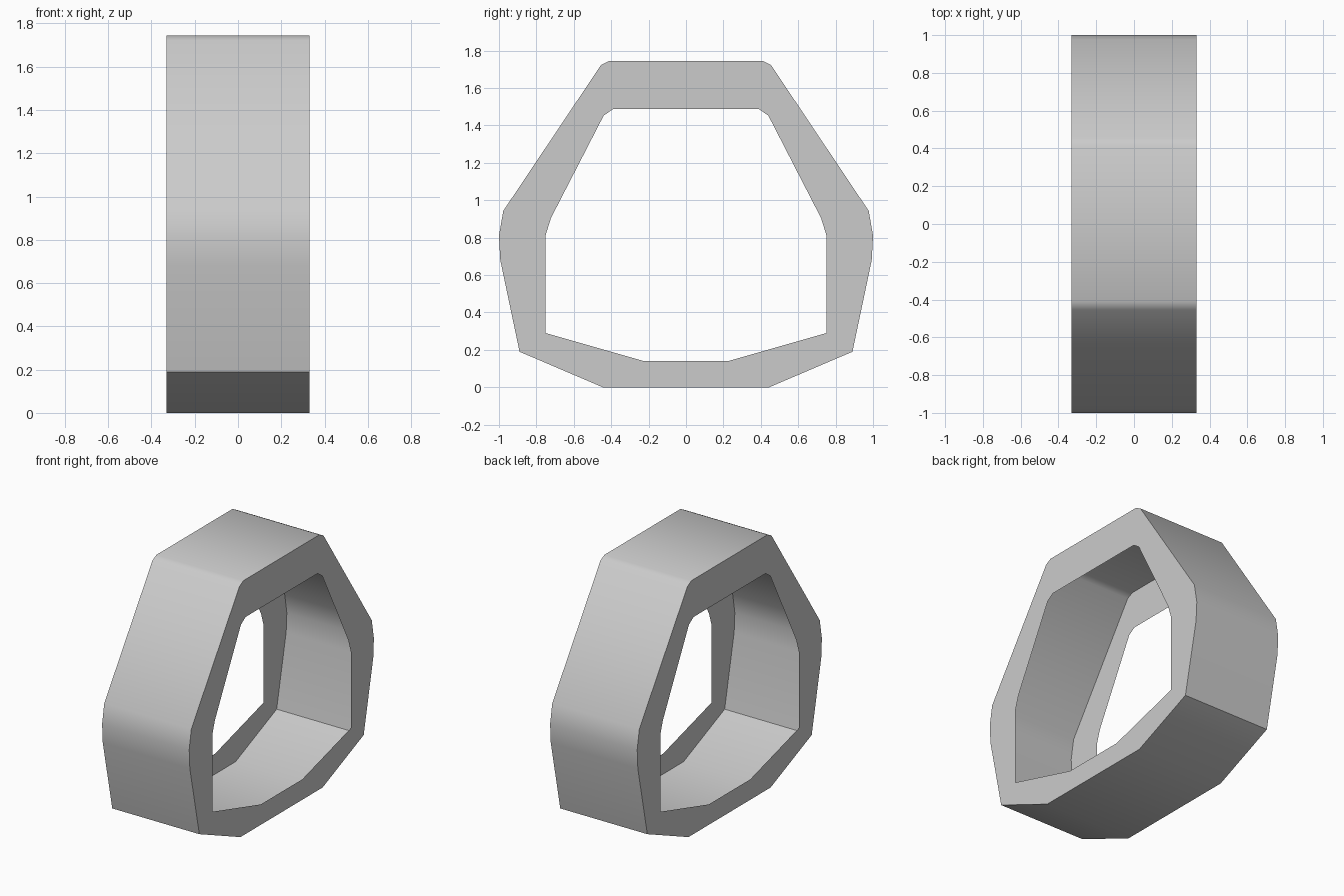
import bpy, bmesh

if "Cube" in bpy.data.objects:
    bpy.data.objects.remove(bpy.data.objects["Cube"])

HALF_WIDTH = 0.33

# Right half of each profile as (y, z), bottom to top
OUTER = [(0.445, 0), (0.89, 0.19), (0.993, 0.68), (1.0, 0.81),
         (0.977, 0.943), (0.455, 1.722), (0.412, 1.745)]
INNER = [(0.225, 0.14), (0.75, 0.29), (0.75, 0.55), (0.75, 0.815),
         (0.722, 0.905), (0.44, 1.453), (0.39, 1.487)]


def mirrored(half):
    return half + [(-y, z) for y, z in reversed(half)]


def add_loop(bm, half, x):
    return [bm.verts.new((x, y, z)) for y, z in mirrored(half)]


def join_loops(bm, a, b):
    n = len(a)
    for i in range(n):
        j = (i + 1) % n
        bm.faces.new((a[i], a[j], b[j], b[i]))


bm = bmesh.new()
outer_r = add_loop(bm, OUTER, HALF_WIDTH)
outer_l = add_loop(bm, OUTER, -HALF_WIDTH)
inner_r = add_loop(bm, INNER, HALF_WIDTH)
inner_l = add_loop(bm, INNER, -HALF_WIDTH)

# Outer band and two side rims; the inside is hollow, without an inner wall
join_loops(bm, outer_r, outer_l)
join_loops(bm, inner_r, outer_r)
join_loops(bm, outer_l, inner_l)

# Face outward
bm.normal_update()
bmesh.ops.recalc_face_normals(bm, faces=bm.faces)
bm.normal_update()
top = max(bm.faces, key=lambda f: f.calc_center_median().z)
if top.normal.z < 0:
    bmesh.ops.reverse_faces(bm, faces=bm.faces)

mesh = bpy.data.meshes.new("hollow_ring_frame")
bm.to_mesh(mesh)
bm.free()
ring = bpy.data.objects.new("hollow_ring_frame", mesh)
bpy.context.collection.objects.link(ring)

# Soft corners except at the lower side edges and the rims
bpy.context.view_layer.objects.active = ring
ring.select_set(True)
bpy.ops.object.shade_smooth_by_angle(angle=0.7)
